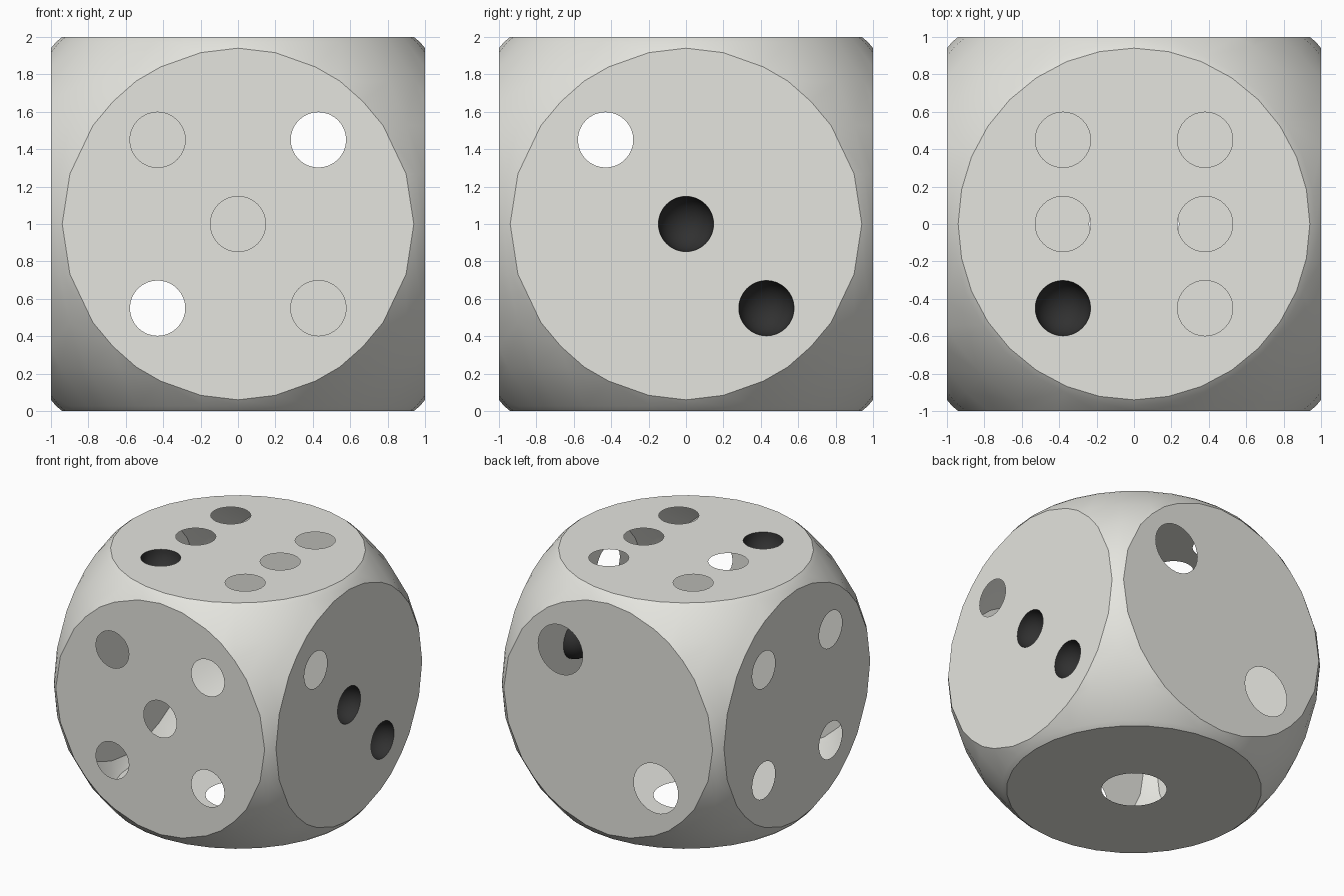
import bpy
import bmesh
from mathutils import Matrix, Vector

cube = bpy.data.objects.get("Cube")
if cube:
    bpy.data.objects.remove(cube, do_unlink=True)


def material(name, colour):
    mat = bpy.data.materials.new(name)
    mat.use_nodes = True
    mat.diffuse_color = colour
    bsdf = mat.node_tree.nodes["Principled BSDF"]
    bsdf.inputs["Base Color"].default_value = colour
    return mat


def make_object(name, bm, mat):
    mesh = bpy.data.meshes.new(name)
    bm.to_mesh(mesh)
    bm.free()
    mesh.materials.append(mat)
    obj = bpy.data.objects.new(name, mesh)
    bpy.context.collection.objects.link(obj)
    bpy.ops.object.select_all(action="DESELECT")
    obj.select_set(True)
    bpy.context.view_layer.objects.active = obj
    bpy.ops.object.shade_smooth_by_angle()
    return obj


ivory = material("pale grey", (0.78, 0.78, 0.735, 1))
black = material("soft black", (0.03, 0.03, 0.03, 1))

RADIUS = 1.376      # sphere that rounds the cube's corners
PIP = 0.148
SEGMENTS = 32
A, B, C = 0.43, 0.45, 0.38

# Each side: outward normal, pip radius, open pips, pips with a black bowl
SIDES = [
    ((0, -1, 0), PIP, [(x, 0, z) for x in (-A, A) for z in (-B, B)] + [(0, 0, 0)], []),
    ((0, 1, 0), 0.2, [(A, 0, B), (-A, 0, -B)], []),
    ((1, 0, 0), PIP, [(0, -A, B)], [(0, 0, 0), (0, A, -B)]),
    ((-1, 0, 0), PIP, [(0, y, z) for y in (-A, A) for z in (-B, B)], []),
    ((0, 0, 1), PIP, [(-C, 0, 0), (-C, B, 0), (C, -B, 0), (C, 0, 0), (C, B, 0)],
     [(-C, -B, 0)]),
    ((0, 0, -1), 0.24, [(0, 0, 0)], []),
]
LIFT = Matrix.Translation((0, 0, 1))


def pip_matrix(normal, spot):
    turn = normal.to_track_quat("Z", "Y").to_matrix().to_4x4()
    return Matrix.Translation(normal + Vector(spot)) @ turn


# Hollow body: sphere trimmed by six planes
body = bmesh.new()
bmesh.ops.create_uvsphere(body, u_segments=SEGMENTS, v_segments=16, radius=RADIUS)
for side in SIDES:
    n = Vector(side[0])
    bmesh.ops.bisect_plane(body, geom=body.verts[:] + body.edges[:] + body.faces[:],
                           dist=1e-5, plane_co=n, plane_no=n, clear_outer=True)

# Flat sides with round pip openings
for normal, radius, holes, bowls in SIDES:
    n = Vector(normal)
    edges = [e for e in body.edges if e.is_boundary
             and all(abs(v.co.dot(n) - 1) < 1e-4 for v in e.verts)]
    for spot in holes + bowls:
        ring = bmesh.ops.create_circle(body, cap_ends=False, segments=SEGMENTS,
                                       radius=radius, matrix=pip_matrix(n, spot))
        edges += list({e for v in ring["verts"] for e in v.link_edges})
    bmesh.ops.triangle_fill(body, use_beauty=True, use_dissolve=False,
                            edges=edges, normal=n)

# Face every polygon outward
body.normal_update()
for face in body.faces:
    if face.normal.dot(face.calc_center_median()) < 0:
        face.normal_flip()
bmesh.ops.transform(body, matrix=LIFT, verts=body.verts[:])
make_object("die_body", body, ivory)

# Black hemispherical pip bowls
count = 0
for normal, radius, holes, bowls in SIDES:
    for spot in bowls:
        count += 1
        bowl = bmesh.new()
        bmesh.ops.create_uvsphere(bowl, u_segments=SEGMENTS, v_segments=16, radius=radius)
        bmesh.ops.delete(bowl, geom=[v for v in bowl.verts if v.co.z > 1e-4],
                         context="VERTS")
        bmesh.ops.reverse_faces(bowl, faces=bowl.faces[:])
        bmesh.ops.transform(bowl, matrix=LIFT @ pip_matrix(Vector(normal), spot),
                            verts=bowl.verts[:])
        make_object(f"pip_bowl_{count}", bowl, black)
